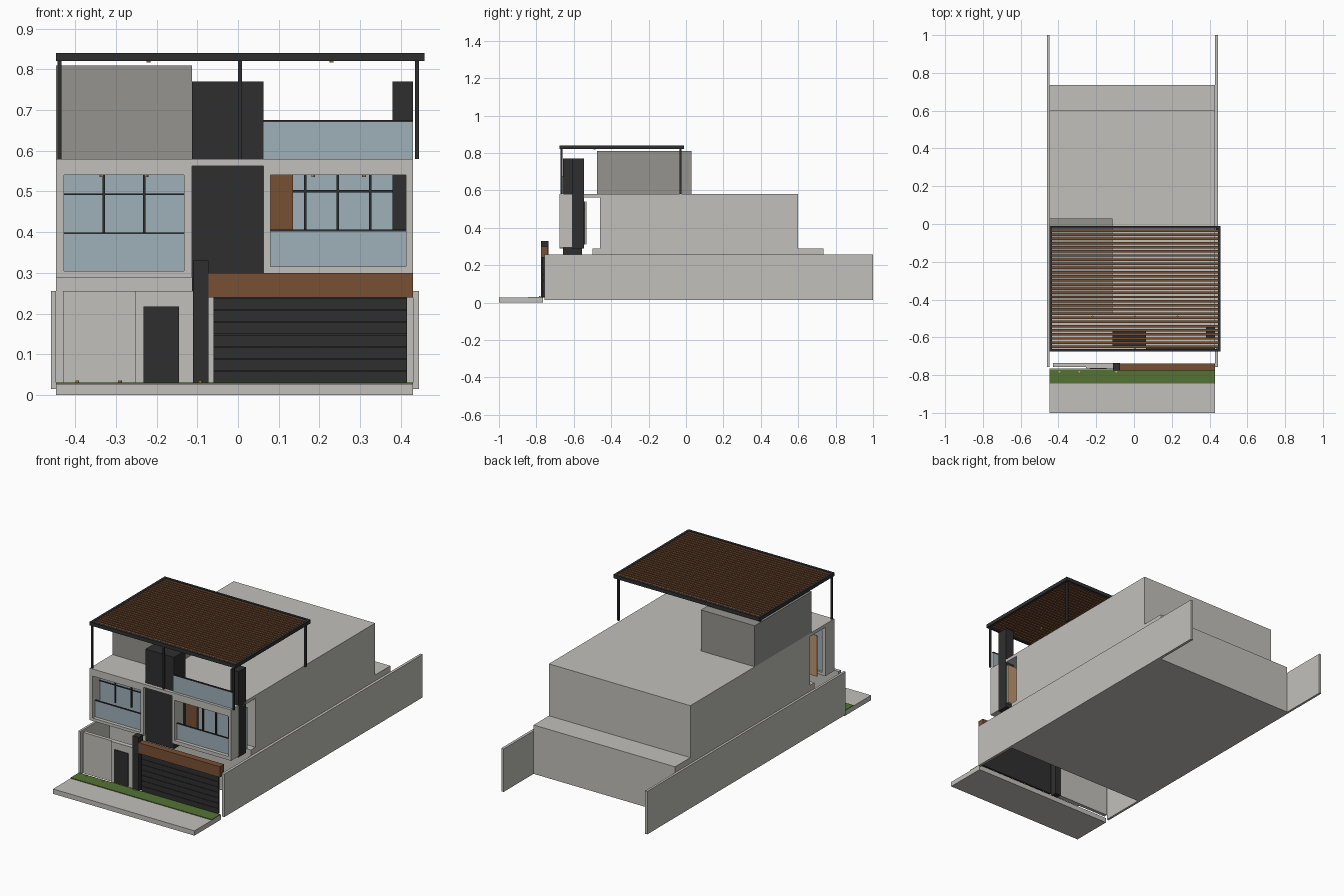
import bpy, bmesh
from mathutils import Matrix, Vector

if "Cube" in bpy.data.objects:
    bpy.data.objects.remove(bpy.data.objects["Cube"])


def material(name, rgb):
    m = bpy.data.materials.new(name)
    m.diffuse_color = (*rgb, 1)
    m.use_nodes = True
    m.node_tree.nodes["Principled BSDF"].inputs["Base Color"].default_value = m.diffuse_color
    return m


CONCRETE = material("pale concrete", (0.54, 0.53, 0.50))
GREY = material("mid grey render", (0.30, 0.295, 0.275))
DARK = material("charcoal metal", (0.028, 0.028, 0.029))
WOOD = material("brown wood", (0.19, 0.08, 0.035))
GLASS = material("blue glass", (0.34, 0.44, 0.48))
GRASS = material("lawn green", (0.09, 0.17, 0.035))
TAN = material("tan curtain", (0.50, 0.31, 0.16))
AMBER = material("amber lamp", (0.75, 0.45, 0.12))


def finish(name, bm, mat):
    mesh = bpy.data.meshes.new(name)
    bm.to_mesh(mesh)
    bm.free()
    mesh.materials.append(mat)
    ob = bpy.data.objects.new(name, mesh)
    bpy.context.collection.objects.link(ob)
    return ob


def boxes(name, mat, *ranges):
    """One object made of boxes, each given as (x0, x1, y0, y1, z0, z1)."""
    bm = bmesh.new()
    for x0, x1, y0, y1, z0, z1 in ranges:
        centre = Vector(((x0 + x1) / 2, (y0 + y1) / 2, (z0 + z1) / 2))
        size = Matrix.Diagonal((x1 - x0, y1 - y0, z1 - z0, 1))
        bmesh.ops.create_cube(bm, size=1, matrix=Matrix.Translation(centre) @ size)
    return finish(name, bm, mat)


def window_frame(name, x0, x1, y0, y1, z0, z1, ox0, ox1, oz0, oz1):
    """Rectangular surround with an opening through it along y."""
    boxes(name, CONCRETE,
          (x0, ox0, y0, y1, z0, z1), (ox1, x1, y0, y1, z0, z1),
          (ox0, ox1, y0, y1, z0, oz0), (ox0, ox1, y0, y1, oz1, z1))


def lamps(name, points, r=0.005):
    bm = bmesh.new()
    for p in points:
        bmesh.ops.create_cone(bm, cap_ends=True, segments=10, radius1=r, radius2=r,
                              depth=0.006, matrix=Matrix.Translation(p))
    return finish(name, bm, AMBER)


L, R = -0.447, 0.43       # side faces of the house

# Street strip
boxes("sidewalk", CONCRETE, (L, R, -1.0, -0.765, 0, 0.027))
boxes("grass_strip", GRASS, (L, R, -0.845, -0.77, 0.026, 0.031))

# Boundary walls
boxes("boundary_walls", CONCRETE,
      (-0.46, L, -0.757, 1.0, 0.015, 0.256), (R, 0.445, -0.757, 1.0, 0.015, 0.256))

# Main volumes
boxes("ground_floor", CONCRETE, (L, R, -0.50, 0.735, 0.015, 0.289))
boxes("first_floor", CONCRETE, (L, R, -0.46, 0.60, 0.289, 0.58))
boxes("roof_terrace_slab", CONCRETE, (L, R, -0.675, -0.46, 0.562, 0.58))
boxes("roof_room", GREY, (L, -0.113, -0.475, 0.03, 0.58, 0.81))

# Front fence: wall, door surround, door, gate pillar, beam, slatted gate
boxes("fence_wall", CONCRETE, (-0.43, -0.253, -0.757, -0.737, 0.027, 0.256))
boxes("door_surround", CONCRETE, (-0.253, -0.11, -0.764, -0.737, 0.027, 0.256))
boxes("entrance_door", DARK, (-0.232, -0.145, -0.768, -0.760, 0.031, 0.217))
boxes("gate_pillar", DARK, (-0.11, -0.073, -0.775, -0.735, 0.027, 0.33))
boxes("gate_beam", WOOD, (-0.073, R, -0.775, -0.738, 0.24, 0.30))
GATE_SLATS = 7
pitch = (0.24 - 0.029) / GATE_SLATS
boxes("garage_gate", DARK, (-0.06, 0.415, -0.762, -0.757, 0.029, 0.24),
      *[(-0.06, 0.415, -0.767, -0.757, 0.029 + i * pitch, 0.029 + (i + 0.94) * pitch)
        for i in range(GATE_SLATS)])

# Dark pillars rising through the terrace
boxes("central_pillar", DARK, (-0.113, 0.063, -0.657, -0.555, 0.256, 0.77))
boxes("right_pillar", DARK, (0.38, R, -0.61, -0.545, 0.289, 0.77))

# Projecting window surrounds
window_frame("left_window_surround", L, -0.113, -0.675, -0.595, 0.289, 0.562,
             -0.428, -0.133, 0.305, 0.54)
window_frame("right_window_surround", 0.063, R, -0.675, -0.595, 0.295, 0.562,
             0.08, 0.413, 0.315, 0.54)

# Left window
boxes("left_window_glass", GLASS, (-0.43, -0.131, -0.612, -0.606, 0.303, 0.542))
boxes("left_window_bars", DARK,
      (-0.43, -0.131, -0.618, -0.606, 0.491, 0.495),
      *[(x - 0.003, x + 0.003, -0.618, -0.606, 0.395, 0.54) for x in (-0.33, -0.23)])
boxes("left_balustrade_glass", GLASS, (-0.428, -0.133, -0.655, -0.650, 0.305, 0.395))
boxes("left_balustrade_rail", DARK, (-0.428, -0.133, -0.657, -0.648, 0.395, 0.399))

# Right window, set back behind its balustrade
boxes("right_window_glass", GLASS, (0.07, R, -0.542, -0.536, 0.31, 0.54))
boxes("right_window_bars", DARK,
      (0.135, 0.413, -0.549, -0.540, 0.498, 0.503),
      *[(x - 0.003, x + 0.003, -0.549, -0.540, 0.31, 0.54) for x in (0.165, 0.245, 0.325)])
boxes("wood_panel", WOOD, (0.065, 0.135, -0.556, -0.540, 0.31, 0.54))
boxes("right_balustrade_glass", GLASS, (0.08, 0.413, -0.655, -0.650, 0.315, 0.402))
boxes("right_balustrade_rail", DARK, (0.08, 0.413, -0.657, -0.648, 0.402, 0.406))

# Curtains behind both windows
boxes("curtains", TAN, (-0.443, -0.113, -0.533, -0.529, 0.31, 0.54),
      (0.063, R, -0.533, -0.529, 0.31, 0.54))

# Terrace balustrade
boxes("terrace_glass", GLASS, (0.063, R, -0.660, -0.655, 0.58, 0.67))
boxes("terrace_rail", DARK, (0.063, R, -0.662, -0.653, 0.67, 0.675))

# Pergola: rim, posts, slats
PX0, PX1, PY0, PY1, W = -0.447, 0.458, -0.675, -0.01, 0.014
boxes("pergola_rim", DARK,
      (PX0, PX1, PY0, PY0 + W, 0.82, 0.84), (PX0, PX1, PY1 - W, PY1, 0.82, 0.84),
      (PX0, PX0 + W, PY0 + W, PY1 - W, 0.82, 0.84), (PX1 - W, PX1, PY0 + W, PY1 - W, 0.82, 0.84))
boxes("pergola_posts", DARK,
      *[(x - 0.005, x + 0.005, y - 0.005, y + 0.005, 0.58, 0.821)
        for x, y in ((-0.438, -0.665), (0.005, -0.665), (0.44, -0.665),
                     (-0.438, -0.03), (0.44, -0.03))])
SLATS = 29
step = (PY1 - PY0 - 2 * W) / SLATS
boxes("pergola_slats", WOOD,
      *[(PX0 + W, PX1 - W, y - 0.0065, y + 0.0065, 0.823, 0.838)
        for y in (PY0 + W + (i + 0.5) * step for i in range(SLATS))])

# Small lamps
lamps("pergola_lamps", [(x, -0.49, 0.82) for x in (-0.22, 0.005, 0.23)])
lamps("window_lamps", [(x, -0.635, 0.539) for x in (-0.335, -0.225, 0.185, 0.31)])
lamps("lawn_lamps", [(x, -0.782, 0.032) for x in (-0.395, -0.29, -0.093)])
